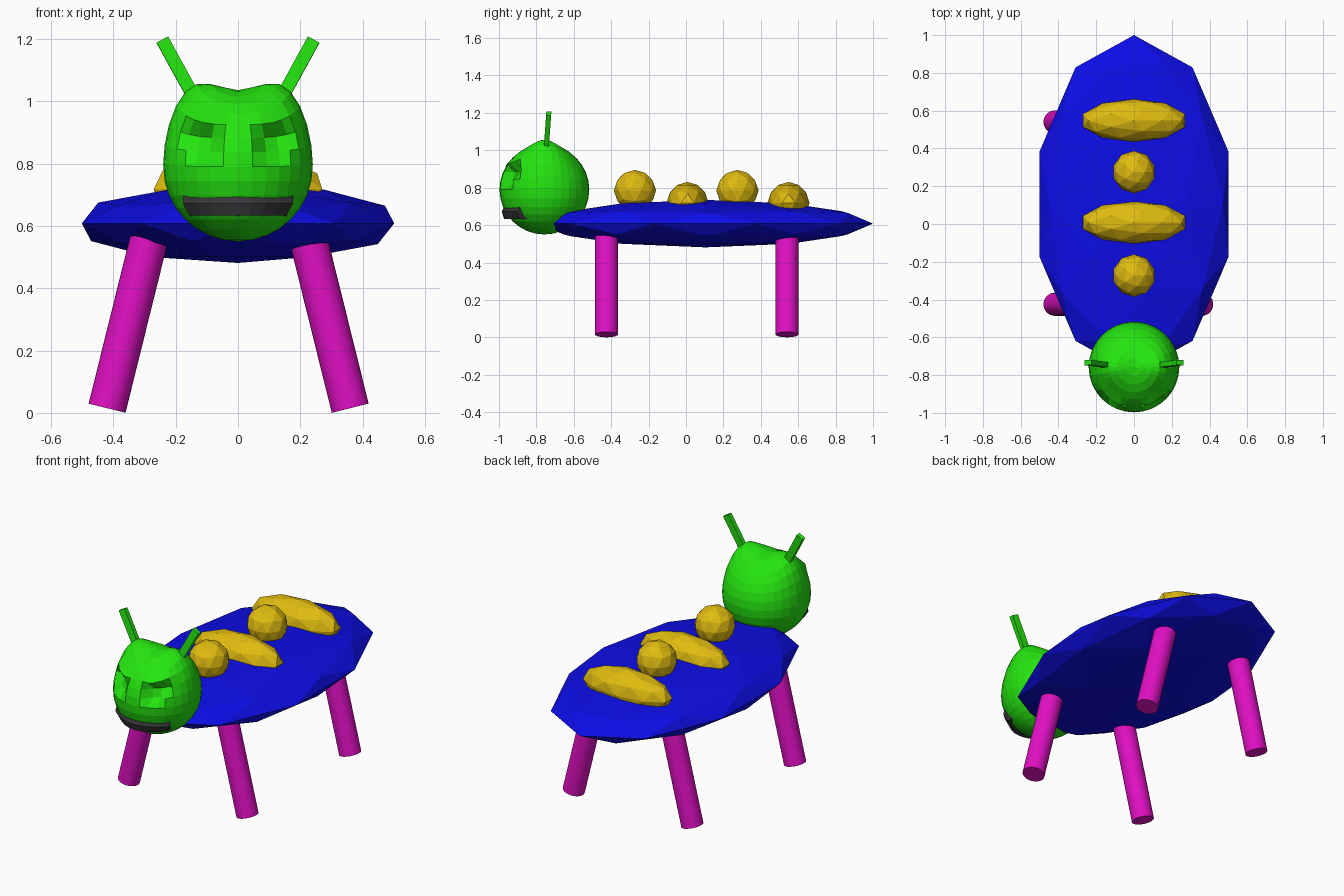
import bpy, bmesh, math
from mathutils import Vector, Matrix

if "Cube" in bpy.data.objects:
    bpy.data.objects.remove(bpy.data.objects["Cube"])


def material(name, rgb):
    m = bpy.data.materials.new(name)
    m.diffuse_color = (*rgb, 1)
    m.use_nodes = True
    m.node_tree.nodes["Principled BSDF"].inputs["Base Color"].default_value = m.diffuse_color
    return m


blue = material("blue", (0.004, 0.004, 0.8))
green = material("green", (0.018, 0.78, 0.005))
yellow = material("yellow", (0.75, 0.5, 0.005))
magenta = material("magenta", (0.75, 0.005, 0.55))
charcoal = material("charcoal", (0.04, 0.037, 0.042))


def finish(bm, name, mat):
    bmesh.ops.recalc_face_normals(bm, faces=bm.faces)
    me = bpy.data.meshes.new(name)
    bm.to_mesh(me)
    bm.free()
    me.materials.append(mat)
    ob = bpy.data.objects.new(name, me)
    bpy.context.collection.objects.link(ob)
    return ob


def pebble(name, centre, radii, mat):
    """Low-poly stretched ball."""
    bm = bmesh.new()
    bmesh.ops.create_icosphere(bm, subdivisions=2, radius=1)
    bmesh.ops.scale(bm, vec=radii, verts=bm.verts)
    bmesh.ops.translate(bm, vec=centre, verts=bm.verts)
    return finish(bm, name, mat)


# Flat oval body
pebble("body", (0, 0.105, 0.608), (0.527, 0.895, 0.127), blue)

# Back bumps: alternating balls and wide ovals
for i, y in enumerate((-0.273, 0.275)):
    pebble(f"round_bump_{i + 1}", (0, y, 0.785), (0.113, 0.113, 0.11), yellow)
for i, y in enumerate((0.008, 0.548)):
    pebble(f"wide_bump_{i + 1}", (0, y, 0.718), (0.284, 0.113, 0.113), yellow)

# Splayed legs, the right pair set slightly closer in
for side, foot_x, top_x in (("left", -0.42, -0.275), ("right", 0.36, 0.215)):
    for end, y in (("front", -0.425), ("rear", 0.54)):
        foot, top = Vector((foot_x, y, 0.015)), Vector((top_x, y, 0.6))
        axis = top - foot
        bm = bmesh.new()
        bmesh.ops.create_cone(bm, cap_ends=True, segments=32, radius1=0.061,
                              radius2=0.061, depth=axis.length)
        turn = axis.to_track_quat('Z', 'Y').to_matrix().to_4x4()
        bm.transform(Matrix.Translation((foot + top) / 2) @ turn)
        finish(bm, f"{end}_{side}_leg", magenta)

# Head: ball with two raised crown lobes, eye sockets and brows
HEAD = Vector((0, -0.757, 0.79))
bm = bmesh.new()
bmesh.ops.create_uvsphere(bm, u_segments=32, v_segments=16, radius=0.24)
for v in bm.verts:
    x, y, z = v.co
    ax = abs(x)
    if y < -0.08:
        if ((ax - 0.108) / 0.055) ** 2 + ((z - 0.07) / 0.055) ** 2 < 1:
            v.co.y += 0.045
        elif 0.04 < ax < 0.18 and 0.12 < z < 0.15:
            v.co.y -= 0.018
    rise = min(1, max(0, (z + 0.03) / 0.14))
    v.co.z += 0.07 * rise * math.exp(-((ax - 0.16) / 0.1) ** 2 - (y / 0.12) ** 2)
bmesh.ops.translate(bm, vec=HEAD, verts=bm.verts)
finish(bm, "head", green)

# Mouth: curved band wrapped round the lower front of the head
bm = bmesh.new()
section = ((0.08, 0.7), (0.014, 0.702), (0.0, 0.672), (0.012, 0.633), (0.08, 0.632))
rings = []
for i in range(9):
    t = (i - 4) / 4
    ring = []
    for depth, z in section:
        half = 0.155 if z < 0.65 else 0.177
        ring.append(bm.verts.new((half * t, -0.985 + 0.085 * t * t + depth, z)))
    rings.append(ring)
for a, b in zip(rings, rings[1:]):
    for k in range(5):
        n = (k + 1) % 5
        bm.faces.new((a[k], a[n], b[n], b[k]))
bm.faces.new(rings[0])
bm.faces.new(rings[-1])
finish(bm, "mouth", charcoal)

# Antennae: square rods leaning outward
for side, s in (("left", -1), ("right", 1)):
    low, high = Vector((s * 0.14, -0.748, 1.01)), Vector((s * 0.2425, -0.733, 1.197))
    axis = high - low
    bm = bmesh.new()
    bmesh.ops.create_cube(bm, size=1)
    bmesh.ops.scale(bm, vec=(0.042, 0.027, axis.length), verts=bm.verts)
    lean = Matrix.Rotation(s * math.atan2(abs(axis.x), axis.z), 4, 'Y')
    tip = Matrix.Rotation(-0.07, 4, 'X')
    bm.transform(Matrix.Translation((low + high) / 2) @ tip @ lean)
    finish(bm, f"{side}_antenna", green)
